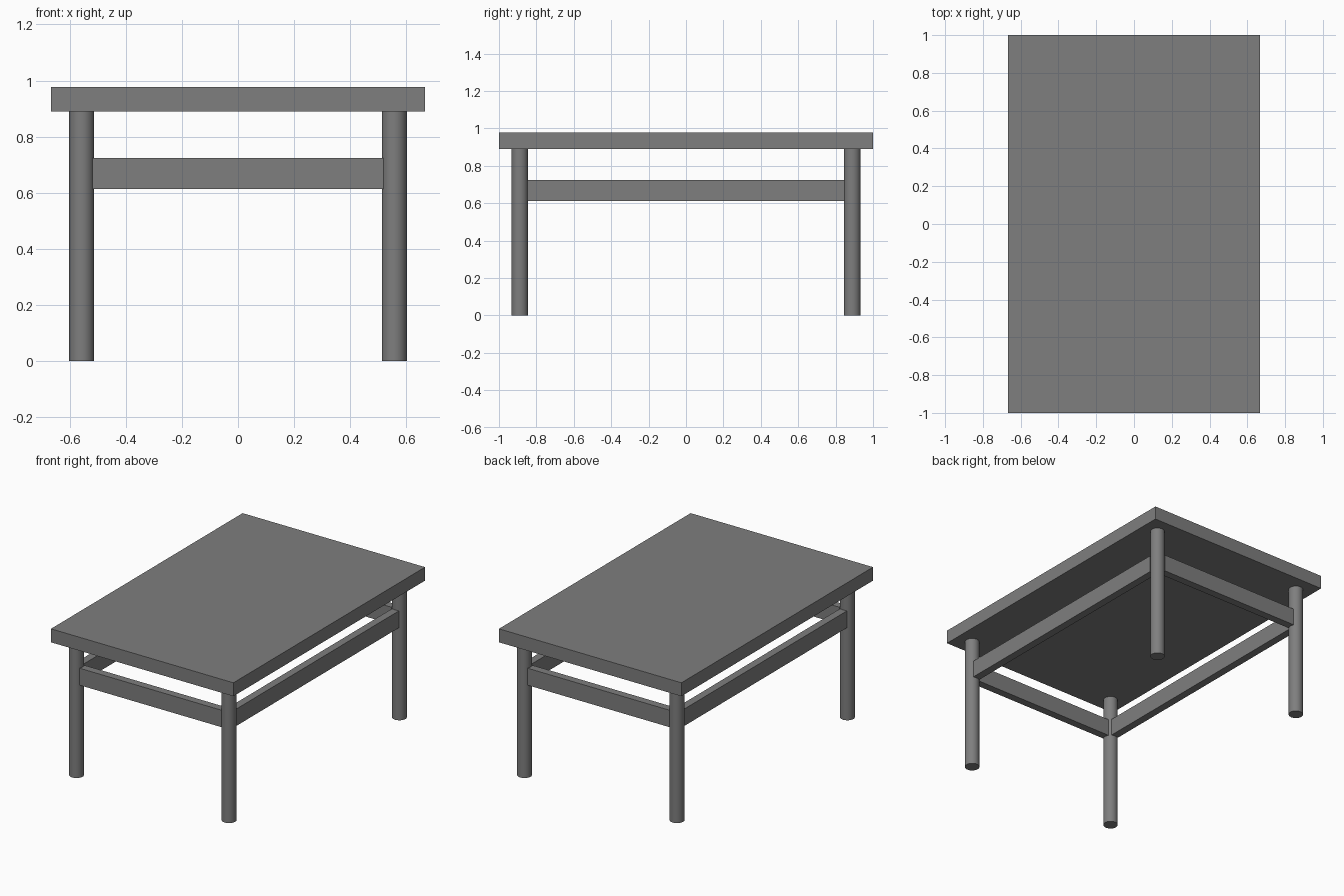
import bpy

if "Cube" in bpy.data.objects:
    bpy.data.objects.remove(bpy.data.objects["Cube"])

# Dark grey shared by all parts
dark_grey = bpy.data.materials.new("dark_grey")
dark_grey.diffuse_color = (0.21, 0.21, 0.21, 1)
dark_grey.use_nodes = True
dark_grey.node_tree.nodes["Principled BSDF"].inputs["Base Color"].default_value = dark_grey.diffuse_color


def finish(name):
    ob = bpy.context.object
    ob.name = name
    ob.data.materials.append(dark_grey)


def box(name, centre, size):
    bpy.ops.mesh.primitive_cube_add(size=1, location=centre)
    bpy.context.object.scale = size
    bpy.ops.object.transform_apply(location=False, rotation=False, scale=True)
    finish(name)


TOP_UNDERSIDE, TOP_HEIGHT = 0.889, 0.978
LEG_X, LEG_Y, LEG_RADIUS = 0.557, 0.889, 0.0445
RAIL_Z, RAIL_HEIGHT, RAIL_THICKNESS = 0.669, 0.112, 0.051

# Table top
box("table_top", (0, 0, (TOP_UNDERSIDE + TOP_HEIGHT) / 2),
    (1.333, 2.0, TOP_HEIGHT - TOP_UNDERSIDE))

# Round legs
for sy, end in ((-1, "front"), (1, "back")):
    for sx, side in ((-1, "left"), (1, "right")):
        bpy.ops.mesh.primitive_cylinder_add(
            vertices=48, radius=LEG_RADIUS, depth=TOP_UNDERSIDE,
            location=(sx * LEG_X, sy * LEG_Y, TOP_UNDERSIDE / 2))
        bpy.ops.object.shade_smooth_by_angle()
        finish(f"{end}_{side}_leg")

# Short rails across the ends
for sy, end in ((-1, "front"), (1, "back")):
    box(f"{end}_rail", (0, sy * LEG_Y, RAIL_Z),
        (1.037, RAIL_THICKNESS, RAIL_HEIGHT))

# Long rails along the sides
for sx, side in ((-1, "left"), (1, "right")):
    box(f"{side}_rail", (sx * LEG_X, 0, RAIL_Z),
        (RAIL_THICKNESS, 1.694, RAIL_HEIGHT))
